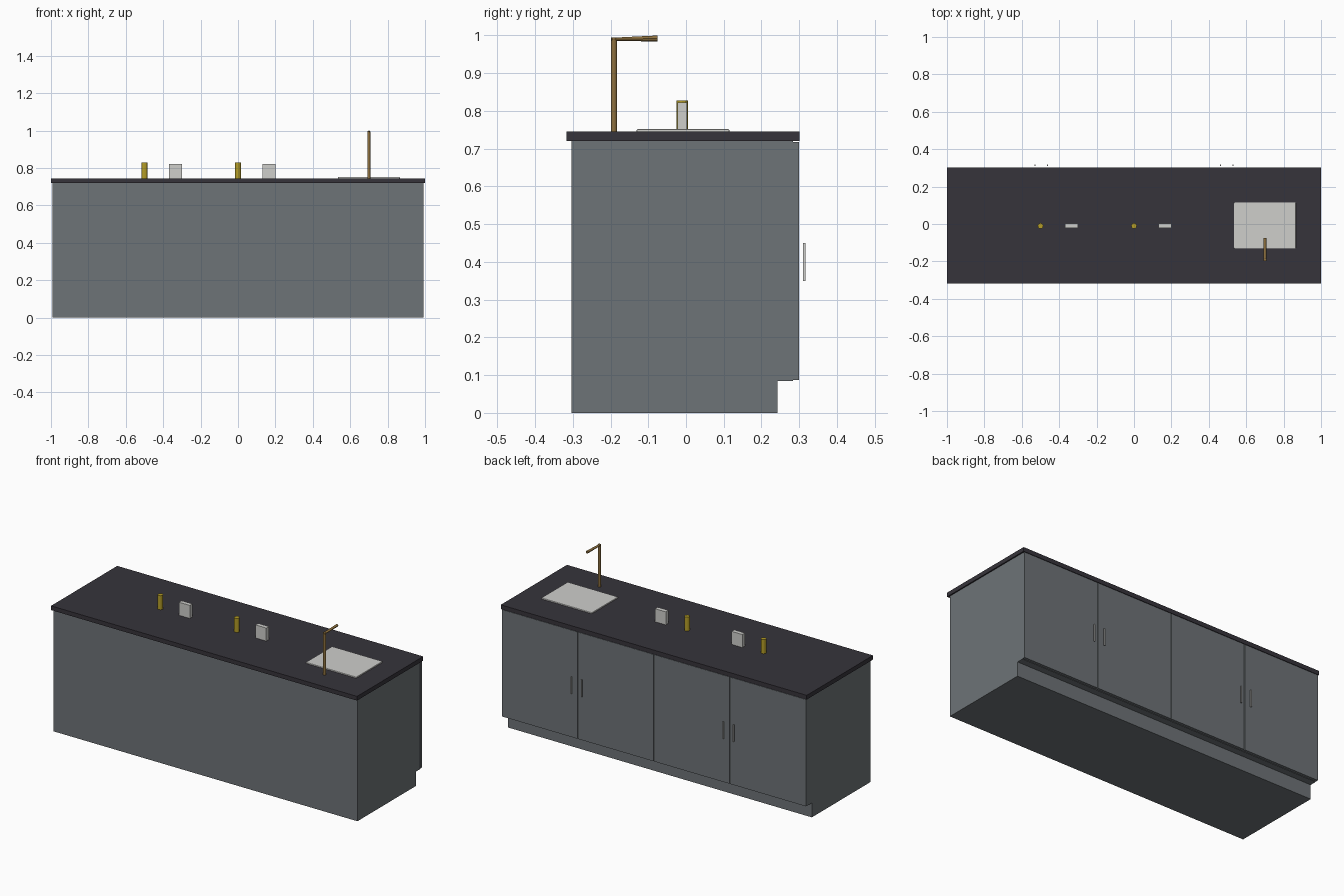
import bpy, bmesh
from mathutils import Matrix, Vector

if "Cube" in bpy.data.objects:
    bpy.data.objects.remove(bpy.data.objects["Cube"])


def material(name, rgb):
    m = bpy.data.materials.new(name)
    m.use_nodes = True
    m.diffuse_color = (*rgb, 1)
    m.node_tree.nodes["Principled BSDF"].inputs["Base Color"].default_value = (*rgb, 1)
    return m


GREY = material("cabinet grey", (0.155, 0.172, 0.184))
DARK = material("worktop charcoal", (0.037, 0.034, 0.043))
PALE = material("pale metal", (0.62, 0.62, 0.6))
GOLD = material("yellow gold", (0.46, 0.34, 0.02))
BRASS = material("aged brass", (0.27, 0.165, 0.05))


def add_object(name, bm, mat, bevel=0):
    bmesh.ops.recalc_face_normals(bm, faces=bm.faces)
    mesh = bpy.data.meshes.new(name)
    bm.to_mesh(mesh)
    bm.free()
    mesh.materials.append(mat)
    ob = bpy.data.objects.new(name, mesh)
    bpy.context.collection.objects.link(ob)
    if bevel:
        mod = ob.modifiers.new("bevel", "BEVEL")
        mod.width, mod.segments = bevel, 2
    return ob


def box(name, low, high, mat, bevel=0):
    low, high = Vector(low), Vector(high)
    bm = bmesh.new()
    bmesh.ops.create_cube(bm, size=1)
    bmesh.ops.scale(bm, vec=high - low, verts=bm.verts)
    bmesh.ops.translate(bm, vec=(low + high) / 2, verts=bm.verts)
    return add_object(name, bm, mat, bevel)


def cylinder(name, base, radius, height, sides, mat):
    bm = bmesh.new()
    centre = Vector(base) + Vector((0, 0, height / 2))
    bmesh.ops.create_cone(bm, cap_ends=True, segments=sides, radius1=radius,
                          radius2=radius, depth=height, matrix=Matrix.Translation(centre))
    return add_object(name, bm, mat)


# Cabinet body: side profile with a toe recess, extruded along x
HALF, TOP, DECK = 0.993, 0.72, 0.745
profile = [(-0.303, 0), (0.243, 0), (0.243, 0.085), (0.283, 0.085), (0.283, TOP), (-0.303, TOP)]
bm = bmesh.new()
side = bm.faces.new([bm.verts.new((-HALF, y, z)) for y, z in profile])
new = bmesh.ops.extrude_face_region(bm, geom=[side])["geom"]
bmesh.ops.translate(bm, vec=(2 * HALF, 0, 0),
                    verts=[v for v in new if isinstance(v, bmesh.types.BMVert)])
add_object("cabinet_body", bm, GREY)

# Four doors with narrow gaps
width, gap = HALF / 2, 0.002
for i in range(4):
    x = -HALF + i * width
    left = x + (gap if i else 0)
    right = x + width - (gap if i < 3 else 0)
    box(f"door_{i + 1}", (left, 0.2835, 0.087), (right, 0.3, TOP - 0.002), GREY)

# Paired bar handles either side of two door joints
for i, x in enumerate((-0.53, -0.463, 0.463, 0.53)):
    box(f"door_handle_{i + 1}", (x - 0.003, 0.31, 0.35), (x + 0.003, 0.317, 0.45), PALE)

# Worktop and sink
box("worktop", (-1, -0.317, TOP), (1, 0.301, DECK), DARK)
box("sink_plate", (0.535, -0.131, DECK - 0.01), (0.865, 0.115, 0.752), PALE, 0.003)

# Gold canisters with flat pale boxes beside them
for i, x in enumerate((-0.5, 0)):
    cylinder(f"canister_{i + 1}", (x, -0.01, DECK), 0.015, 0.083, 12, GOLD)
    box(f"pale_box_{i + 1}", (x + 0.13, -0.022, DECK), (x + 0.2, 0.003, 0.822), PALE)

# Tap: upright pipe and a spout that deepens towards its tip
cylinder("tap_pipe", (0.7, -0.191, DECK), 0.008, 0.25, 12, BRASS)
bm = bmesh.new()
bmesh.ops.create_cone(bm, cap_ends=True, segments=12, radius1=0.004, radius2=0.008, depth=0.122,
                      matrix=Matrix.Translation((0.7, -0.136, 0.992))
                      @ Matrix.Rotation(-1.5708, 4, "X"))
for v in bm.verts:
    if v.co.y < -0.15:
        v.co.x = 0.7 + (v.co.x - 0.7) * 2
        v.co.z -= 0.002
add_object("tap_spout", bm, BRASS)
